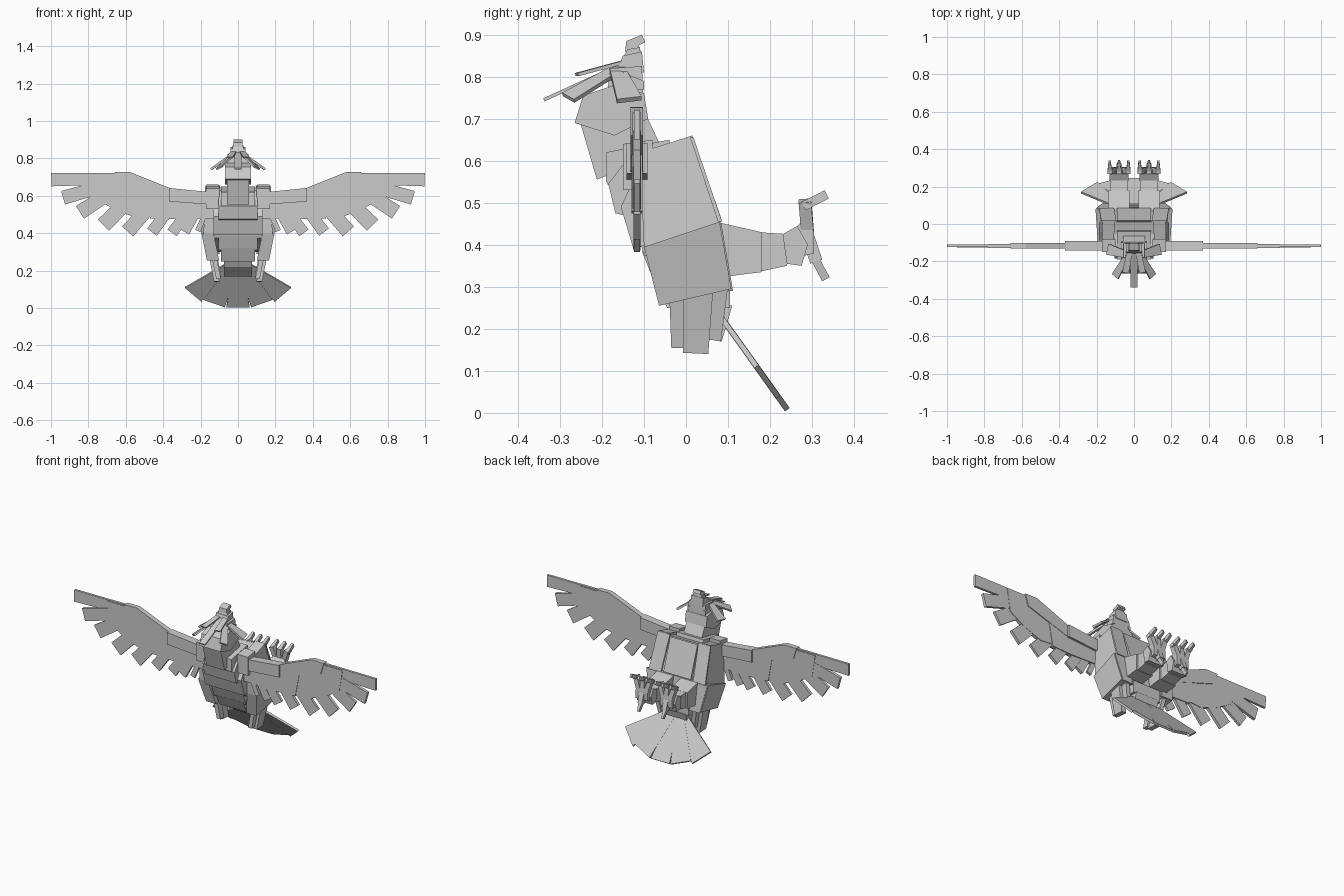
import bpy, bmesh, math
from mathutils import Vector

cube = bpy.data.objects.get("Cube")
if cube:
    bpy.data.objects.remove(cube)

grey = bpy.data.materials.new("plain_grey")
grey.use_nodes = True
colour = (0.6, 0.6, 0.6, 1)
grey.diffuse_color = colour
grey.node_tree.nodes["Principled BSDF"].inputs["Base Color"].default_value = colour


def solid(name, near, far):
    """Join two matching outlines into a closed flat-faced solid."""
    bm = bmesh.new()
    a = [bm.verts.new(p) for p in near]
    b = [bm.verts.new(p) for p in far]
    n = len(a)
    bm.faces.new(a)
    bm.faces.new(b[::-1])
    for i in range(n):
        j = (i + 1) % n
        bm.faces.new((a[j], a[i], b[i], b[j]))
    bmesh.ops.recalc_face_normals(bm, faces=bm.faces)
    mesh = bpy.data.meshes.new(name)
    bm.to_mesh(mesh)
    bm.free()
    mesh.materials.append(grey)
    obj = bpy.data.objects.new(name, mesh)
    bpy.context.collection.objects.link(obj)
    return obj


def block(name, half, profile):
    """Centred side profile (y, z) with a half width."""
    return solid(name, [(-half, y, z) for y, z in profile],
                 [(half, y, z) for y, z in profile])


def side_pair(name, x0, x1, profile, lean=0, base=0.4):
    """Side profile on both sides; lean moves x with height."""
    for s, tag in ((1, "left"), (-1, "right")):
        solid(f"{tag}_{name}",
              [(s * (x0 + lean * (z - base)), y, z) for y, z in profile],
              [(s * (x1 + lean * (z - base)), y, z) for y, z in profile])


def feather(name, root, tip, w0, w1, thick, normal):
    """Tapered flat bar from root to tip."""
    root, tip = Vector(root), Vector(tip)
    d = (tip - root).normalized()
    side = d.cross(Vector(normal)).normalized()
    up = side.cross(d) * thick / 2
    ring = [root - side * w0 / 2, root + side * w0 / 2,
            tip + side * w1 / 2, tip - side * w1 / 2]
    return solid(name, [p + up for p in ring], [p - up for p in ring])


def feather_pair(name, root, tip, w0, w1, thick, normal):
    for s, tag in ((1, "left"), (-1, "right")):
        flip = lambda v: (s * v[0], v[1], v[2])
        feather(f"{tag}_{name}", flip(root), flip(tip), w0, w1, thick, flip(normal))


# Head and hooked beak
block("skull", .055, [(-.19, .74), (-.18, .82), (-.105, .825), (-.1, .73)])
block("face", .04, [(-.165, .815), (-.15, .85), (-.105, .86), (-.1, .81)])
block("beak_base", .03, [(-.152, .84), (-.14, .865), (-.11, .87), (-.105, .83)])
block("beak", .024, [(-.145, .86), (-.142, .885), (-.105, .9), (-.097, .882), (-.112, .875), (-.108, .86)])
side_pair("cheek", .045, .06, [(-.15, .77), (-.15, .81), (-.1, .79), (-.1, .77)])

# Crest feathers
feather("long_crest", (0, -.13, .84), (0, -.338, .745), .035, .04, .008, (0, 0, 1))
feather_pair("upper_crest", (.02, -.13, .84), (.045, -.26, .805), .03, .035, .008, (0, 0, 1))
feather_pair("middle_crest", (.03, -.16, .82), (.1, -.28, .75), .03, .045, .01, (.5, 0, 1))
feather_pair("side_crest", (.035, -.165, .82), (.14, -.135, .745), .035, .06, .012, (.6, 0, 1))

# Neck
block("upper_neck", .07, [(-.245, .755), (-.265, .69), (-.17, .66), (-.09, .7), (-.1, .76), (-.17, .78)])
block("middle_neck", .06, [(-.25, .685), (-.212, .555), (-.1, .6), (-.06, .635), (-.1, .72)])
block("lower_neck", .09, [(-.19, .62), (-.19, .55), (-.165, .51), (-.02, .57), (-.04, .65)])

# Body
block("upper_back", .105, [(-.185, .545), (-.168, .475), (-.06, .45), (-.02, .62), (-.12, .63)])
block("chest", .13, [(-.155, .49), (-.125, .39), (.07, .45), (.01, .645), (-.1, .61)])
block("breast_plate", .09, [(.0, .62), (.02, .645), (.085, .46), (.05, .45)])
block("belly", .125, [(-.125, .46), (-.1, .375), (.1, .3), (.082, .455)])
block("lower_back", .105, [(-.105, .385), (-.075, .31), (.1, .3), (.09, .4)])
block("rump", .09, [(-.08, .32), (-.045, .25), (.105, .25), (.105, .32)])
block("tail_base", .075, [(-.01, .27), (.02, .22), (.085, .17), (.11, .255)])

# Flank panels and their trailing feathers
side_pair("upper_flank", .12, .185, [(-.11, .62), (.015, .66), (.08, .455), (-.1, .395)], -.06)
side_pair("upper_flank_edge", .11, .19, [(.01, .655), (.018, .655), (.086, .455), (.076, .455)], -.06)
side_pair("lower_flank", .13, .195, [(-.1, .395), (.08, .455), (.108, .295), (-.064, .255)], .2)
side_pair("lower_flank_edge", .12, .19, [(.074, .45), (.084, .45), (.112, .29), (.1, .29)], .2)
side_pair("rear_flank_feather", .14, .165, [(-.04, .29), (-.035, .155), (.0, .155), (.0, .3)], .2)
side_pair("middle_flank_feather", .15, .18, [(-.005, .3), (-.007, .143), (.053, .14), (.065, .3)], .2)
side_pair("front_flank_feather", .135, .16, [(.06, .3), (.052, .175), (.083, .17), (.1, .3)], .2)

# Tail fan
fan_down = Vector((0, .15, -.21)).normalized()
fan_normal = (0, .81, .58)
for i in range(5):
    a = math.radians((i - 2) * 23)
    d = fan_down * math.cos(a) + Vector((math.sin(a), 0, 0))
    pivot = Vector((.03 * (i - 2), .093, .215))
    length = .255 if i == 2 else .25
    feather(f"tail_feather_{i + 1}", pivot, pivot + d * length, .05, .125,
            .012 + .002 * (i % 2), fan_normal)

# Wings: membrane, arm bones and fanned flight feathers
WING_Y = -.117


def wing_plate(name, outline, thick):
    for s, tag in ((1, "left"), (-1, "right")):
        solid(f"{tag}_{name}",
              [(s * x, WING_Y - thick / 2, z) for x, z in outline],
              [(s * x, WING_Y + thick / 2, z) for x, z in outline])


wing_plate("inner_arm", [(.1, .55), (.1, .615), (.37, .642), (.37, .57)], .05)
wing_plate("outer_arm", [(.36, .57), (.36, .64), (.58, .728), (.66, .727), (.64, .66)], .03)
wing_plate("inner_coverts", [(.13, .48), (.13, .6), (.37, .62), (.5, .64), (.47, .48), (.35, .475)], .026)
wing_plate("outer_coverts", [(.4, .5), (.4, .63), (.58, .715), (.78, .715), (.76, .585), (.66, .525), (.55, .485)], .02)
flights = [  # root x, root z, tip x, tip z, tip width
    (.6, .693, .998, .686, .07), (.58, .69, .935, .59, .075),
    (.57, .69, .845, .512, .08), (.51, .65, .72, .443, .085),
    (.41, .61, .59, .41, .08), (.33, .58, .46, .406, .065),
    (.24, .56, .352, .402, .06), (.2, .55, .283, .406, .05),
    (.16, .54, .215, .412, .03)]
for i, (rx, rz, tx, tz, w) in enumerate(flights):
    feather_pair(f"flight_feather_{i + 1}", (rx, WING_Y, rz), (tx, WING_Y, tz),
                 w * .85, w, .014 + .003 * (i % 2), (0, 1, 0))
side_pair("shoulder", .1, .17, [(-.15, .53), (-.15, .64), (-.08, .65), (-.08, .53)])

# Legs
side_pair("thigh", .025, .135, [(.06, .33), (.07, .455), (.18, .43), (.18, .335), (.1, .325)])
side_pair("shin", .035, .125, [(.17, .335), (.17, .43), (.25, .425), (.24, .35)])
side_pair("ankle", .03, .13, [(.24, .355), (.23, .425), (.265, .445), (.29, .4), (.275, .35)])
side_pair("foot", .04, .12, [(.265, .37), (.26, .44), (.285, .465), (.305, .43), (.305, .38)])

# Toes with bent claws
for i, (x0, x1) in enumerate(((.06, .03), (.08, .08), (.1, .13))):
    feather_pair(f"toe_{i + 1}", (x0, .29, .42), (x1, .283, .505), .028, .026, .03, (0, 1, 0))
    feather_pair(f"claw_{i + 1}", (x1, .28, .492), (x1, .335, .52), .024, .012, .022, (0, 0, 1))
feather_pair("hind_toe", (.08, .29, .42), (.08, .31, .36), .03, .028, .03, (0, 1, 0))
feather_pair("hind_claw", (.08, .305, .37), (.08, .333, .318), .026, .01, .02, (0, 1, 0))
